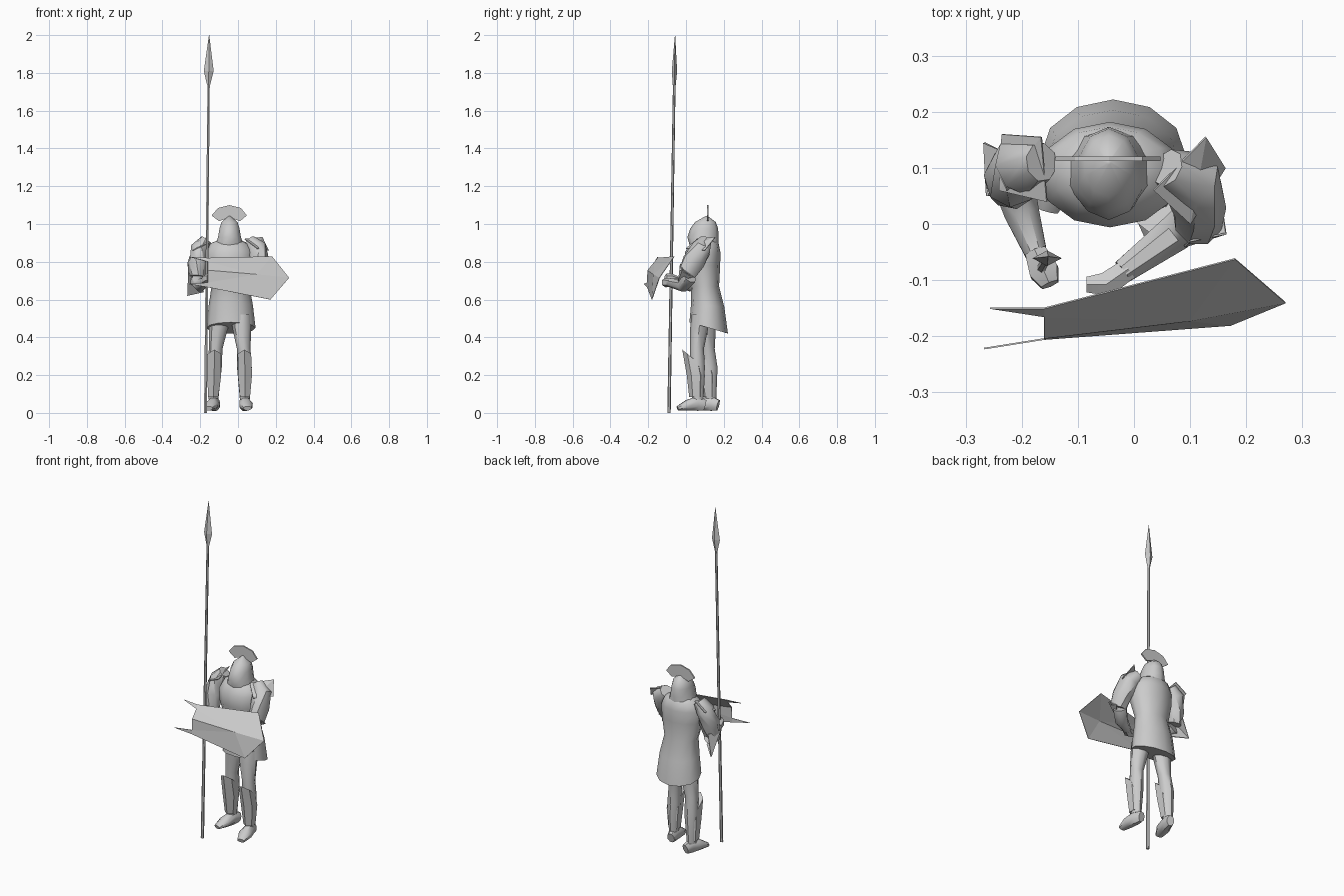
import bpy, bmesh, math
from mathutils import Vector

steel = bpy.data.materials.new("grey_steel")
steel.diffuse_color = (0.6, 0.6, 0.6, 1)


def finish(name, bm, smooth=None):
    bmesh.ops.remove_doubles(bm, verts=bm.verts[:], dist=0.0002)
    bmesh.ops.recalc_face_normals(bm, faces=bm.faces[:])
    me = bpy.data.meshes.new(name)
    bm.to_mesh(me)
    bm.free()
    me.materials.append(steel)
    ob = bpy.data.objects.new(name, me)
    bpy.context.collection.objects.link(ob)
    if smooth:
        bpy.ops.object.select_all(action='DESELECT')
        ob.select_set(True)
        bpy.context.view_layer.objects.active = ob
        bpy.ops.object.shade_smooth_by_angle(angle=math.radians(smooth))
    return ob


def skin(name, rings, smooth):
    """Bridge rings of points and cap both ends."""
    bm = bmesh.new()
    loops = [[bm.verts.new(p) for p in r] for r in rings]
    n = len(loops[0])
    for a, b in zip(loops, loops[1:]):
        for i in range(n):
            j = (i + 1) % n
            bm.faces.new((a[i], a[j], b[j], b[i]))
    bm.faces.new(loops[0][::-1])
    bm.faces.new(loops[-1])
    return finish(name, bm, smooth)


def loft(name, rings, n=8, smooth=45):
    """Level rings: x, y, z, rx, ry and optional front-to-back tilt."""
    out = []
    for x, y, z, rx, ry, *t in rings:
        tilt = t[0] if t else 0
        out.append([(x + rx * math.cos(a), y + ry * math.sin(a), z + tilt * math.sin(a))
                    for a in (math.tau * (i + 0.5) / n + math.pi / 2 - math.pi / n for i in range(n))])
    return skin(name, out, smooth)


def limb(name, pts, n=8, smooth=45):
    """Rings square to a path: x, y, z, width, height."""
    ps = [Vector(p[:3]) for p in pts]
    out = []
    for i, p in enumerate(pts):
        d = (ps[min(i + 1, len(ps) - 1)] - ps[max(i - 1, 0)]).normalized()
        side = d.cross(Vector((0, 0, 1))).normalized()
        up = side.cross(d)
        out.append([ps[i] + side * p[3] * math.cos(math.tau * (k + .5) / n)
                    + up * p[4] * math.sin(math.tau * (k + .5) / n) for k in range(n)])
    return skin(name, out, smooth)


def sheet(name, pts, faces, thick=0.004):
    """Flat-faced thin plate."""
    bm = bmesh.new()
    vs = [bm.verts.new(p) for p in pts]
    for f in faces:
        bm.faces.new([vs[i] for i in f])
    ob = finish(name, bm)
    mod = ob.modifiers.new("thickness", 'SOLIDIFY')
    mod.thickness = thick
    mod.offset = 0
    return ob


# Torso with flared skirt
loft("tunic", [(-.037, .12, .45, .13, .102, -.03), (-.038, .115, .57, .117, .088, -.01),
               (-.04, .10, .67, .1, .075), (-.043, .088, .78, .125, .093),
               (-.043, .088, .85, .127, .094), (-.045, .098, .895, .105, .075),
               (-.045, .1, .92, .05, .05)], n=12)

# Helmet and fan crest
loft("helmet", [(-.045, .095, .885, .08, .075), (-.045, .09, .93, .064, .083),
                (-.045, .096, .975, .056, .074), (-.045, .103, 1.01, .045, .055),
                (-.045, .11, 1.043, .004, .004)], n=10)
arc = [(-.14, 1.045), (-.105, 1.085), (-.045, 1.1), (.015, 1.085), (.047, 1.045),
       (.01, 1.015), (-.045, 1.035), (-.1, 1.015)]
sheet("crest", [(x, .116, z) for x, z in arc], [(0, 1, 6, 7), (1, 2, 6), (2, 3, 6), (3, 4, 5, 6)], .008)

# Legs, greaves and feet
loft("right_leg", [(.018, .08, .52, .052, .05), (.02, .07, .45, .05, .048), (.03, .058, .34, .036, .037),
                   (.034, .06, .24, .039, .04), (.036, .062, .07, .026, .03)])
loft("left_leg", [(-.1, .11, .52, .052, .05), (-.103, .112, .45, .05, .046), (-.118, .115, .34, .036, .037),
                  (-.125, .125, .24, .039, .042), (-.13, .13, .07, .026, .03)])
loft("right_greave", [(.037, .055, .085, .031, .038), (.037, .052, .2, .043, .048),
                      (.034, .035, .29, .041, .055, -.045)], n=6, smooth=25)
loft("left_greave", [(-.131, .12, .085, .031, .036), (-.126, .113, .2, .043, .05),
                     (-.125, .095, .29, .041, .055, -.045)], n=6, smooth=25)
for name, (hx, hy), (tx, ty) in (("right_foot", (.03, .1), (.05, -.045)),
                                 ("left_foot", (-.115, .17), (-.155, .025))):
    limb(name, [(hx + (tx - hx) * t, hy + (ty - hy) * t, z, w, h)
                for t, z, w, h in ((0, .04, .022, .03), (.25, .05, .03, .042),
                                   (.65, .04, .038, .03), (1, .024, .022, .012))])

# Arms with armoured upper sleeves
limb("left_sleeve", [(-.165, .11, .915, .035, .035), (-.2, .105, .87, .055, .05),
                     (-.215, .085, .79, .052, .058), (-.218, .07, .72, .045, .045)])
limb("left_forearm", [(-.215, .075, .7, .04, .04), (-.2, .02, .675, .034, .034),
                      (-.172, -.06, .7, .02, .022)])
limb("left_hand", [(-.175, -.05, .7, .022, .025), (-.16, -.085, .71, .03, .03),
                   (-.15, -.108, .715, .018, .022)], n=6)
limb("right_sleeve", [(.06, .1, .91, .035, .035), (.1, .08, .87, .055, .055),
                      (.115, .04, .8, .05, .062), (.115, .005, .735, .044, .05)])
limb("right_forearm", [(.115, .02, .72, .038, .04), (.075, -.015, .675, .036, .036),
                       (-.02, -.085, .69, .023, .024)])
limb("right_hand", [(-.01, -.08, .69, .022, .024), (-.05, -.108, .69, .025, .025),
                    (-.085, -.108, .69, .016, .018)], n=6)

# Shoulder flares and elbow wings
sheet("right_shoulder_flare", [(.035, .06, .92), (.128, .155, .93), (.162, .1, .86), (.1, .0, .87)],
      [(0, 1, 3), (1, 2, 3)])
sheet("left_shoulder_flare", [(-.155, .04, .9), (-.165, .155, .93), (-.235, .16, .88), (-.24, .06, .86)],
      [(0, 1, 3), (1, 2, 3)])
sheet("left_elbow_wing", [(-.267, .145, .62), (-.18, .06, .64), (-.262, .05, .74), (-.235, .13, .74)],
      [(0, 1, 2), (0, 2, 3)])
sheet("right_elbow_wing", [(.164, -.017, .76), (.09, -.04, .7), (.1, -.03, .79), (.155, .04, .72)],
      [(0, 1, 2), (0, 1, 3)])

# Ridged shield with two prongs
shield = [(-.16, -.15, .82), (.18, -.062, .828), (.27, -.14, .715), (.172, -.18, .6),
          (-.16, -.205, .665), (-.16, -.203, .755), (.1, -.172, .733),
          (-.257, -.15, .826), (-.16, -.165, .8), (-.267, -.222, .683), (-.16, -.205, .69)]
sheet("shield", shield, [(0, 8, 6, 1), (8, 5, 6), (1, 6, 2), (2, 6, 3), (3, 6, 10, 4), (5, 10, 6),
                         (0, 7, 8), (4, 10, 9)], .003)


# Spear leaning slightly
def on_spear(z, rx, ry):
    return (-.172 + .0095 * z, -.09 + .016 * z, z, rx, ry)


loft("spear_shaft", [on_spear(0, .009, .009), on_spear(1.76, .007, .007)], n=6)
loft("spear_head", [on_spear(1.735, .008, .008), on_spear(1.81, .026, .014), on_spear(2, .0008, .0008)],
     n=4, smooth=None)
